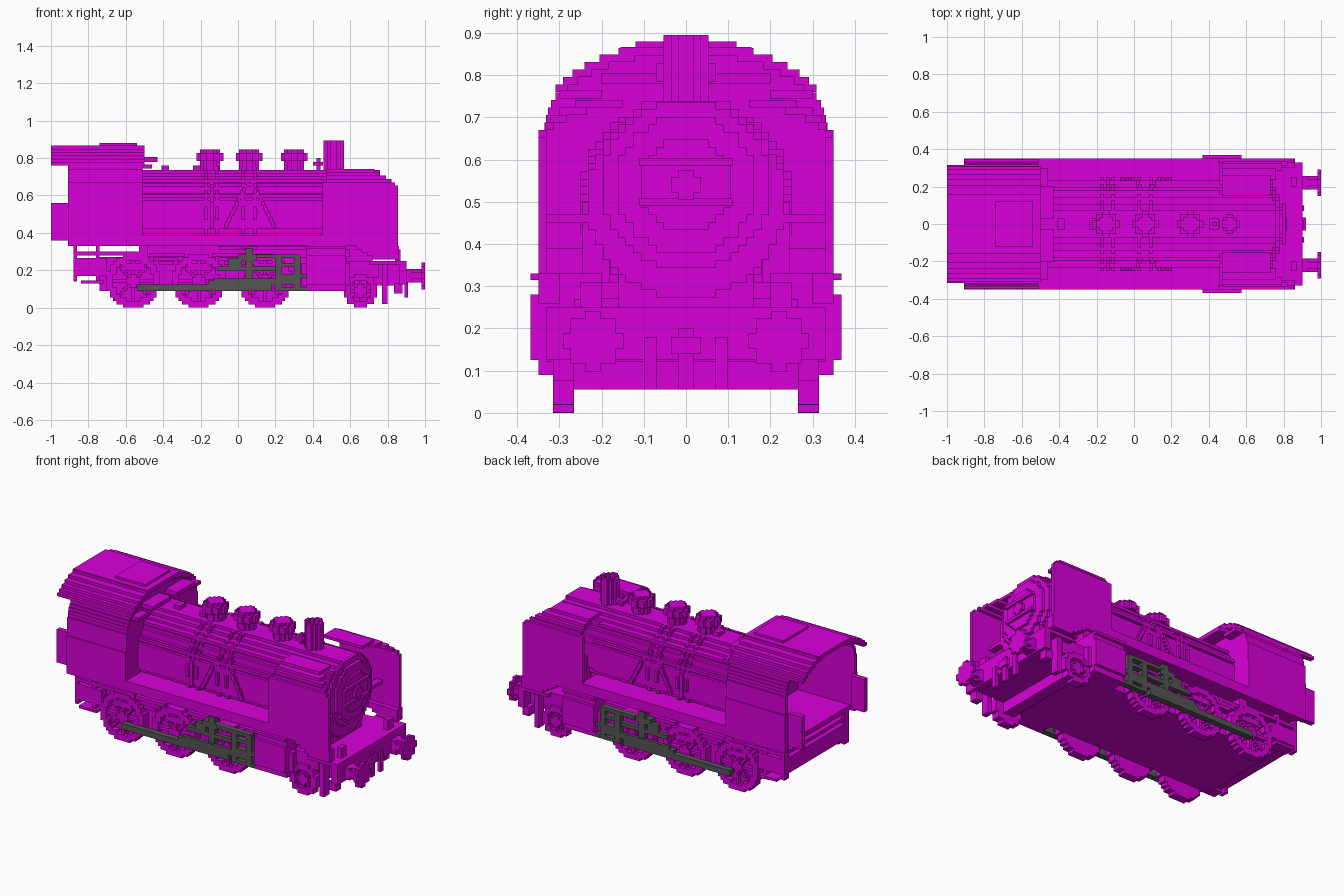
import bpy, bmesh, math
from mathutils import Matrix, Vector

cube = bpy.data.objects.get("Cube")
if cube:
    bpy.data.objects.remove(cube)

STEP = 1 / 56       # block size of the stepped shapes
SIDE = .35          # half width of cab and running boards
DECK = .33          # height of the running deck
BEND = .67          # height where side plates start to curve in
UNDER = .09         # underside of the chassis
FRAME = .265        # half width of the chassis
WHEEL = .315        # outer face of the wheels
ROOF = .21          # rise of the roof above the bend
REAR, CAB, BEAM = -.91, -.51, .9
BOILER_Z, BOILER_R = .505, .235


def material(name, rgb):
    m = bpy.data.materials.new(name)
    m.use_nodes = True
    m.diffuse_color = (*rgb, 1)
    m.node_tree.nodes["Principled BSDF"].inputs["Base Color"].default_value = (*rgb, 1)
    return m


MAGENTA = material("magenta", (.7, 0, .7))
GREY = material("dark grey", (.09, .09, .09))


def box(x0, x1, y0, y1, z0, z1):
    return ((x0, x1), (y0, y1), (z0, z1))


def wide(x0, x1, y, z0, z1):
    """Box reaching equally far to both sides."""
    return box(x0, x1, -y, y, z0, z1)


def sides(boxes):
    """Mirror boxes across the centre line."""
    return boxes + [(x, (-y[1], -y[0]), z) for x, y, z in boxes]


def part(name, boxes, mat=MAGENTA):
    bm = bmesh.new()
    for b in boxes:
        low, high = Vector([r[0] for r in b]), Vector([r[1] for r in b])
        place = Matrix.Translation((low + high) / 2)
        bmesh.ops.create_cube(bm, size=1, matrix=place @ Matrix.Diagonal((*(high - low), 1)))
    mesh = bpy.data.meshes.new(name)
    bm.to_mesh(mesh)
    bm.free()
    mesh.materials.append(mat)
    bpy.context.collection.objects.link(bpy.data.objects.new(name, mesh))


def chord(radius, offset):
    """Half width of a circle at an offset, snapped to whole blocks."""
    return round(math.sqrt(max(radius ** 2 - offset ** 2, 0)) / STEP) * STEP


def disc(axis, u, w, radius, start, end, hole=0):
    """Stepped disc or ring about an axis, centred on u, w."""
    count = round(radius / STEP)
    boxes = []
    for i in range(-count, count):
        offset = (i + .5) * STEP
        half, inner = chord(radius, offset), chord(hole, offset)
        row = (w + i * STEP, w + i * STEP + STEP)
        runs = [(u - half, u - inner), (u + inner, u + half)] if inner else [(u - half, u + half)]
        for run in runs:
            if run[1] - run[0] > STEP / 2:
                span = (start, end)
                boxes.append({"x": (span, run, row), "y": (run, span, row), "z": (run, row, span)}[axis])
    return boxes


def arch(width, rise, z):
    """Half width of an elliptical arch at a height."""
    return width * math.sqrt(max(1 - ((z - BEND) / rise) ** 2, 0))


def curved_plate(start, end, width, rise, low, high, taper=0):
    """Stepped elliptical plate above the bend, with an optional shortening per row."""
    boxes = []
    for k in range(round((high - low) / STEP)):
        z = low + k * STEP
        inner, outer = (arch(width, rise, z + d * STEP) for d in (2, .5))
        boxes.append(box(start, end - k * taper, min(inner, outer - STEP), outer, z, z + STEP))
    return sides(boxes)


# Boiler, bands and smokebox door
part("boiler", disc("x", 0, BOILER_Z, BOILER_R, CAB, .74))
for x in (-.18, -.12, .02, .08):
    part("boiler_band", disc("x", 0, BOILER_Z, BOILER_R + STEP / 2, x, x + STEP, BOILER_R - STEP))
part("smokebox_rim", disc("x", 0, .54, .2, .74, .76))
part("smokebox_door", disc("x", 0, .54, .165, .76, .78) + disc("x", 0, .54, .11, .78, .795))
part("door_hinges", [wide(.79, .81, .11, z, z + STEP) for z in (.49, .585)])
part("door_handle", disc("x", 0, .54, 2 * STEP, .79, .815))
part("firebox", [wide(CAB, -.1, .2, .27, .5)])
part("smokebox_saddle", [wide(.4, .72, .16, .25, .42)])
part("steam_pipes", sides([box(.5, .56, .18, .245, .25, .5)]))

# Sand pipes and handrails following the boiler side
pipes, rails = [], []
for k in range(14):
    z = BEND - k * STEP
    y = chord(BOILER_R, z - BOILER_Z)
    for x in (.04 - k * STEP / 2, .07 + k * STEP / 2, -.15):
        pipes.append(box(x, x + STEP, y - STEP, y + STEP, z - STEP, z + STEP / 2))
for z in (BEND, .59, .42):
    y = chord(BOILER_R, z - BOILER_Z)
    rails.append(box(CAB, .46, y - STEP, y + STEP, z, z + STEP))
part("sand_pipes", sides(pipes))
part("handrails", sides(rails))

# Domes, chimney and whistle
for x in (-.15, .06, .3):
    part("dome", disc("z", x, 0, .05, .72, .845) + disc("z", x, 0, .065, .785, .828))
part("chimney", disc("z", .512, 0, .05, .72, .895, .03) + disc("z", .512, 0, .034, .72, .86))
part("whistle", [wide(.42, .44, .01, .73, .8), wide(.4, .455, .03, .76, .78)])
part("safety_valves", [wide(x, x + .04, .03, .73, .76) for x in (-.41, -.24)])

# Running boards and smoke deflectors with stepped corners and bent-in tops
part("running_boards", sides([box(CAB, .46, .18, SIDE, DECK, .39)]))
part("smoke_deflectors", sides([box(.45, .855, SIDE - .02, SIDE, DECK, BEND - STEP),
                                box(.45, .84, SIDE - .02, SIDE, BEND - STEP, BEND)]))
part("deflector_tops", curved_plate(.47, .82, .335, .1, BEND, .75, .03))
part("deflector_skirts", sides([box(.63 + k * .03, .86, .3, SIDE, DECK - (k + 1) * STEP, DECK - k * STEP)
                                for k in range(4)]))
part("deflector_stays", sides([box(.7, .74, .2, SIDE - .01, .45, .47)]))

# Cab shell
part("cab_sides", sides([box(REAR, CAB, SIDE - .03, SIDE, DECK, .56),
                         box(REAR, CAB, SIDE - .03, SIDE - .005, .56, BEND)]))
part("cab_shoulders", curved_plate(REAR, CAB, .335, ROOF, BEND, .76))
part("cab_roof", curved_plate(-1, -.5, SIDE, ROOF, .76, .865))
part("roof_hatch", [wide(-1, -.5, .16, .845, .865), wide(-.74, -.54, .12, .86, .88)])
part("bunker_sides", sides([box(-1, REAR, WHEEL - .03, WHEEL, .36, .56)]))
wall = [wide(CAB - STEP, CAB, .34, DECK, BEND)]
for k in range(11):
    z = BEND + k * STEP
    wall.append(wide(CAB - STEP, CAB, arch(.335, ROOF, z + STEP / 2), z, z + STEP))
part("cab_front_wall", wall)
part("cab_visor", sides([box(CAB, -.46, .2, .3, .745, .765), box(CAB, -.43, .03, .2, .78, .805)]))
part("cab_floor", [wide(-.88, CAB, SIDE - .02, DECK, .36)])
part("backhead", disc("x", 0, .53, .17, -.56, CAB) + [wide(-.6, CAB, .1, .36, .48)])

# Chassis
part("main_frame", [wide(-.74, .58, FRAME, UNDER, .27), wide(CAB, .6, .2, .27, .31)])
part("rear_frame", [wide(-.88, -.7, .31, .17, .265)])
part("front_frame", [wide(.58, .86, FRAME, .12, .25), wide(.62, .69, FRAME, .055, .12)])
part("rear_footplate", [wide(-.87, CAB, .31, .28, .3)])
part("rear_posts", sides([box(x, x + .02, FRAME, .31, .14, DECK) for x in (-.88, -.76)]))
part("rear_steps", sides([box(-.84, -.72, FRAME, DECK, .13, .145)]))
part("cab_brackets", sides([box(-.53, -.48, .2, .31, .26, DECK)]))
for x in (-.385, -.035):
    part("leaf_springs", sides([box(x - w, x + w, FRAME, .3, .2 + w * .7, .22 + w * .7)
                                for w in (.04, .07, .1)]))


# Wheels with rims, hubs and spokes
def wheel(x, radius):
    boxes = disc("y", x, radius, radius, FRAME, WHEEL, radius - 2 * STEP)
    boxes += disc("y", x, radius, radius - STEP, FRAME, FRAME + STEP)
    boxes += disc("y", x, radius, 2 * STEP, FRAME, WHEEL)
    for k in range(8):
        angle = k * math.pi / 4
        for n in range(2, int(radius / STEP) - 1):
            u, w = x + n * STEP * math.cos(angle), radius + n * STEP * math.sin(angle)
            boxes.append(box(u - STEP / 2, u + STEP / 2, FRAME, WHEEL - STEP / 2, w - STEP / 2, w + STEP / 2))
    return sides(boxes)


for x in (-.56, -.21, .145):
    part("driving_wheels", wheel(x, .143))
    part("counterweights", sides([box(x - .06, x + .06, FRAME, WHEEL - .005, .2, .235)]))
part("leading_wheels", wheel(.655, UNDER))
part("leading_guards", sides([box(.59, .75, FRAME, WHEEL - STEP, .16, .25)]))

# Rods and valve gear
part("coupling_rods", sides([box(-.54, .18, WHEEL, SIDE, UNDER, .125),
                             box(-.16, 0, WHEEL, SIDE, UNDER, .145)]), GREY)
part("connecting_rods", sides([box(-.13, .3, DECK, SIDE, .125, .16)]), GREY)
part("slide_bars", sides([box(.2, .37, WHEEL, SIDE, z, z + .02) for z in (UNDER, .16)]), GREY)
part("motion_brackets", sides([box(x, x + .035, WHEEL, SIDE, UNDER, .28) for x in (.2, .3)]
                              + [box(.1, DECK, WHEEL, SIDE, .265, .285),
                                 box(.23, DECK, WHEEL, SIDE, .22, .24)]), GREY)
part("valve_rods", sides([box(-.11, .22, WHEEL, SIDE - .01, .195, .22),
                          box(-.05, .02, WHEEL, SIDE - .01, .22, .265)]), GREY)
part("expansion_links", sides([box(.04, .08, .3, SIDE - .01, .16, .32),
                               box(0, .1, .3, SIDE - .01, .25, .285)]), GREY)

# Cylinders
part("cylinders", sides([box(.365, .575, .2, SIDE, UNDER, DECK),
                         box(.365, .575, SIDE, .368, .125, .28),
                         box(.365, .575, SIDE, .368, .315, DECK)]))
part("cylinder_ends", sides([box(.34, .6, .24, DECK, .12, .24)]))

# Front deck, buffer beam, steps and coupling
part("front_deck", [wide(.7, BEAM, DECK, .23, .25)])
part("buffer_beam", [wide(.86, BEAM, DECK, .125, .25)])
part("front_steps", sides([box(.77, .8, FRAME, WHEEL, .02, .25), box(.835, .88, FRAME, WHEEL, .075, .13)]))
part("brake_hoses", sides([box(BEAM - .01, BEAM + .01, .07, .1, .055, .18)]))
part("coupling", [wide(BEAM - .01, BEAM + .01, .018, .055, .2), wide(BEAM, .92, .035, .14, .18)])
for name, radius, start, end in (("buffer_bases", .044, BEAM, .93), ("buffer_shafts", .03, .93, .98),
                                 ("buffer_heads", .065, .98, 1)):
    part(name, sides(disc("x", .22, .17, radius, start, end)))
part("lamps", sides([box(.84, .87, .2, .25, .25, .31)]))
